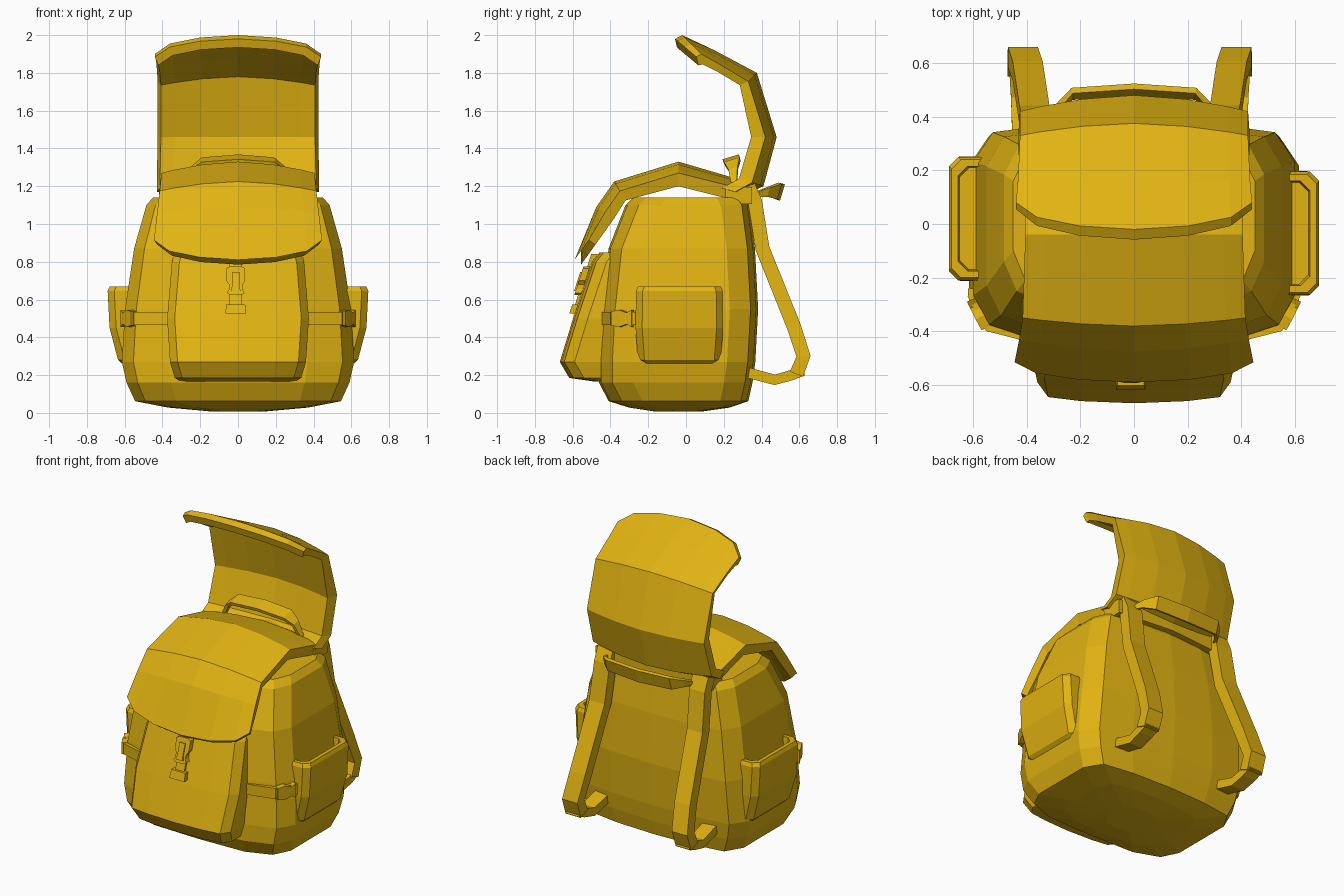
import bpy, bmesh
from mathutils import Vector

if "Cube" in bpy.data.objects:
    bpy.data.objects.remove(bpy.data.objects["Cube"])

canvas = bpy.data.materials.new("mustard_canvas")
canvas.diffuse_color = (0.75, 0.45, 0.006, 1)
canvas.use_nodes = True
canvas.node_tree.nodes["Principled BSDF"].inputs["Base Color"].default_value = canvas.diffuse_color


def make(name, verts, faces):
    me = bpy.data.meshes.new(name)
    me.from_pydata([tuple(v) for v in verts], [], faces)
    bm = bmesh.new()
    bm.from_mesh(me)
    bmesh.ops.recalc_face_normals(bm, faces=bm.faces)
    bm.to_mesh(me)
    bm.free()
    me.materials.append(canvas)
    ob = bpy.data.objects.new(name, me)
    bpy.context.collection.objects.link(ob)
    return ob


def loft(name, rings):
    """Skin a stack of equal closed rings and cap both ends."""
    n = len(rings[0])
    verts = [v for r in rings for v in r]
    faces = [(k * n + i, k * n + (i + 1) % n, (k + 1) * n + (i + 1) % n, (k + 1) * n + i)
             for k in range(len(rings) - 1) for i in range(n)]
    last = (len(rings) - 1) * n
    faces += [tuple(range(n))[::-1], tuple(range(last, last + n))]
    return make(name, verts, faces)


def band(name, path, wide, width, thick):
    """Flat strap along a path; wide is the direction of its width."""
    pts = [Vector(p) for p in path]
    wide = Vector(wide).normalized()
    widths = width if isinstance(width, list) else [width] * len(pts)
    rings = []
    for i, p in enumerate(pts):
        t = (pts[min(i + 1, len(pts) - 1)] - pts[max(i - 1, 0)]).normalized()
        n = t.cross(wide).normalized() * thick / 2
        w = wide * widths[i] / 2
        rings.append([p + n + w, p + n - w, p - n - w, p - n + w])
    return loft(name, rings)


def mirror_ring(half, z):
    """half runs from the centre front (x=0) to the centre back (x=0)."""
    return [(x, y, z) for x, y in half] + [(-x, y, z) for x, y in half[-2:0:-1]]


# main bag: height, half width, front y, back y
body = []
for z, w, f, b in [(0.008, .15, -.16, .08), (.028, .37, -.29, .22), (.062, .545, -.40, .32),
                   (.16, .59, -.45, .342), (.27, .615, -.45, .357), (.55, .598, -.435, .372),
                   (.87, .55, -.4, .355), (1.1, .485, -.31, .325), (1.14, .45, -.27, .3)]:
    body.append(mirror_ring([(0, f - .01), (.6 * w, f), (.9 * w, f + .06), (w, f + .17),
                             (w, b - .14), (.88 * w, b - .03), (.5 * w, b), (0, b + .01)], z))
loft("main_bag", body)

# front pocket
pocket = []
for z, w, f in [(.165, .30, -.47), (.185, .335, -.61), (.27, .36, -.66), (.5, .375, -.59),
                (.8, .35, -.49), (.85, .335, -.45)]:
    pocket.append(mirror_ring([(0, f - .008), (.55 * w, f), (w - .04, f + .015), (w, f + .07),
                               (w, -.36), (0, -.36)], z))
loft("front_pocket", pocket)


def flap(name, crown, edge, inner, widths):
    """Domed lid: centre line, side edge and inner side edge as (y, z) profiles."""
    cols = [(-1, 0, 0), (-.82, .3, .55), (-.46, .75, .87), (0, 1, 1),
            (.46, .75, .87), (.82, .3, .55), (1, 0, 0)]
    rings = []
    for k, (c, e, i, w) in enumerate(zip(crown, edge, inner, widths)):
        c, e, i = Vector(c), Vector(e), Vector(i)
        tip = k >= len(crown) - 2 if len(crown) > 6 else k == len(crown) - 1
        fs = [(x * w, g if tip else f) for x, f, g in cols]
        outer = [(x, *e.lerp(c, f)) for x, f in fs]
        under = [(x * .96, *(e.lerp(c, f) + i - e)) for x, f in fs]
        rings.append(outer + under[::-1])
    return loft(name, rings)


# closed lid over the front, and raised lid behind it
flap("closed_lid",
     [(.33, 1.2), (.25, 1.245), (-.04, 1.33), (-.38, 1.225), (-.475, 1.09), (-.59, .81)],
     [(.30, 1.16), (.24, 1.2), (-.04, 1.27), (-.35, 1.175), (-.43, 1.06), (-.515, .915)],
     [(.26, 1.11), (.2, 1.14), (-.04, 1.2), (-.32, 1.125), (-.38, 1.03), (-.48, .89)],
     [.41, .41, .405, .415, .428, .445])
flap("raised_lid",
     [(.30, 1.15), (.41, 1.2), (.48, 1.46), (.375, 1.8), (.15, 1.92), (-.02, 2.0), (-.058, 1.98)],
     [(.26, 1.17), (.35, 1.22), (.42, 1.46), (.33, 1.755), (.17, 1.85), (.08, 1.9), (.055, 1.885)],
     [(.19, 1.19), (.28, 1.24), (.345, 1.46), (.285, 1.735), (.16, 1.81), (.09, 1.845), (.065, 1.84)],
     [.43, .43, .425, .425, .432, .44, .44])

# hinge strip where the lids meet the bag
band("lid_hinge", [(-.41, .28, 1.15), (0, .29, 1.17), (.41, .28, 1.15)], (0, 1, 0), .14, .09)

# carry handles, narrow at the ends and wide across the grip
grip = [.03, .05, .085, .09, .085, .05, .03]
band("top_handle", [(-.28, .255, 1.21), (-.24, .25, 1.29), (-.19, .245, 1.33), (0, .24, 1.345),
                    (.19, .245, 1.33), (.24, .25, 1.29), (.28, .255, 1.21)], (0, 1, .3), grip, .022)
band("rear_handle", [(-.31, .38, 1.16), (-.285, .43, 1.17), (-.23, .485, 1.175), (0, .5, 1.17),
                     (.23, .485, 1.175), (.285, .43, 1.17), (.31, .38, 1.16)], (0, .3, 1), grip, .022)

for s, side in ((1, "right"), (-1, "left")):
    # shoulder strap with the lower webbing, both set slightly to the left
    o = -.016
    band(side + "_shoulder_strap",
         [(o + s * .345, .33, 1.2), (o + s * .345, .365, 1.12), (o + s * .355, .405, .87),
          (o + s * .38, .57, .46), (o + s * .398, .622, .3), (o + s * .4, .585, .205)],
         (1, 0, 0), .112, .075)
    band(side + "_lower_webbing",
         [(o + s * .4, .62, .225), (o + s * .4, .56, .2), (o + s * .395, .47, .175),
          (o + s * .39, .32, .215)], (1, 0, 0), .095, .055)

    # side pocket with a sunken top
    cy = -.035 if s > 0 else .02
    rings = []
    for z, xo, h, xi in [(.24, .59, .19, .5), (.28, .635, .22, .5), (.45, .68, .232, .5),
                         (.645, .69, .23, .5), (.668, .68, .22, .5), (.668, .655, .195, .51),
                         (.61, .65, .19, .51)]:
        rings.append([(s * x, cy + y, z) for x, y in
                      [(xi, -h), (xo - .035, -h), (xo, -h + .035), (xo, h - .035),
                       (xo - .035, h), (xi, h)]])
    loft(side + "_side_pocket", rings)

    # compression strap and buckle round the front corner
    band(side + "_side_strap", [(s * .34, -.44, .5), (s * .545, -.388, .5), (s * .608, -.265, .5),
                                (s * .605, -.24, .5)], (0, 0, 1), .07, .025)
    band(side + "_side_buckle", [(s * .548, -.385, .5), (s * .57, -.345, .5), (s * .59, -.305, .5),
                                 (s * .602, -.28, .5)], (0, 0, 1), [.075, .09, .06, .09], .045)


def front_plate(name, half, lift, depth):
    """Mirrored outline laid on the sloping front pocket and extruded outward."""
    outline = half + [(-x, z) for x, z in half[::-1]]
    rings = [[(x - .012, -.49 - (.8 - z) * .32 - d, z) for x, z in outline]
             for d in (lift, lift + depth)]
    return loft(name, rings)


# front clip: webbing, clip halves and raised centre
front_plate("front_webbing", [(.032, .84), (.032, .54)], -.01, .035)
front_plate("front_clip", [(.03, .775), (.05, .765), (.05, .70), (.036, .68), (.036, .655),
                           (.046, .635), (.03, .625)], .01, .035)
front_plate("front_clip_tongue", [(.02, .745), (.02, .67), (.026, .645)], .045, .008)
front_plate("front_clip_base", [(.05, .575), (.055, .525)], .01, .03)
